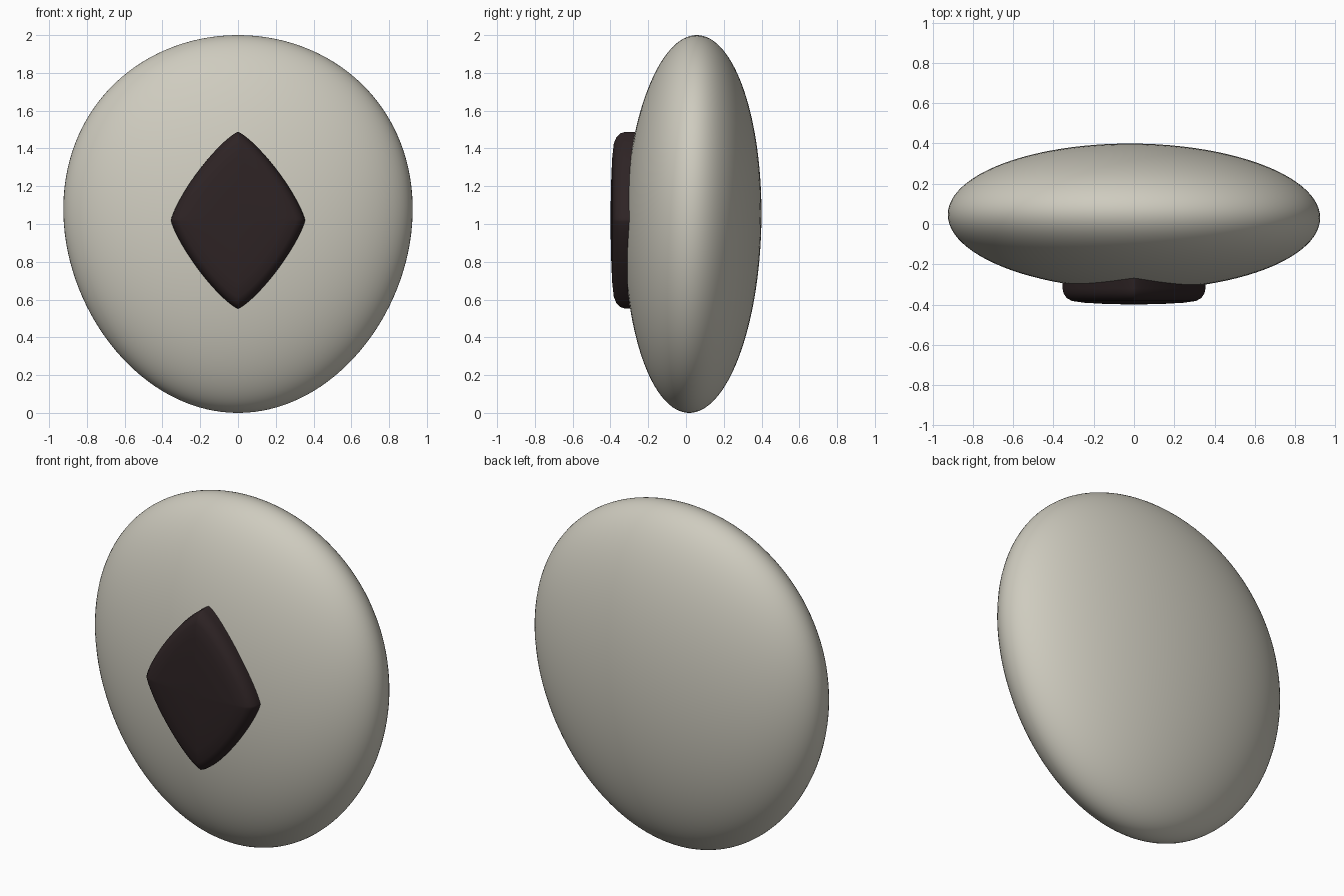
import bpy
import bmesh
import math

cube = bpy.data.objects.get("Cube")
if cube:
    bpy.data.objects.remove(cube, do_unlink=True)


def make_material(name, rgb):
    mat = bpy.data.materials.new(name)
    mat.use_nodes = True
    color = (*rgb, 1.0)
    mat.diffuse_color = color
    bsdf = mat.node_tree.nodes["Principled BSDF"]
    bsdf.inputs["Base Color"].default_value = color
    bsdf.inputs["Roughness"].default_value = 0.6
    return mat


def make_object(name, bm, mat):
    bmesh.ops.recalc_face_normals(bm, faces=bm.faces)
    for face in bm.faces:
        face.smooth = True
    mesh = bpy.data.meshes.new(name)
    bm.to_mesh(mesh)
    bm.free()
    mesh.materials.append(mat)
    obj = bpy.data.objects.new(name, mesh)
    bpy.context.collection.objects.link(obj)
    return obj


stone = make_material("warm pale grey", (0.62, 0.60, 0.52))
dark = make_material("dark brown", (0.027, 0.017, 0.018))

# Flattened body: a sphere, a little wider above the middle and leaning back
bm = bmesh.new()
bmesh.ops.create_uvsphere(bm, u_segments=96, v_segments=64, radius=1)
for v in bm.verts:
    x, y, z = v.co
    width = 0.922 * (1 + 0.08 * z)
    v.co = (x * width, 0.362 * y + 0.037 + 0.02 * z - 0.008 * x, z + 1)
make_object("body", bm, stone)

# Diamond pad: curved-sided outline swept through rounded rim steps
HALF_WIDTH, HALF_HEIGHT, CENTRE_Z = 0.355, 0.468, 1.02
POWER, SEGMENTS = 1.25, 96
steps = [(1, -0.2), (1, -0.32), (0.985, -0.345), (0.94, -0.368),
         (0.87, -0.382), (0.7, -0.391), (0.4, -0.397)]


def outline(angle, half, wave):
    value = wave(angle)
    return math.copysign(half * abs(value) ** (2 / POWER), value)


bm = bmesh.new()
rings = []
for scale, y in steps:
    ring = []
    for i in range(SEGMENTS):
        a = math.tau * i / SEGMENTS
        x = outline(a, HALF_WIDTH, math.cos)
        z = outline(a, HALF_HEIGHT, math.sin)
        ring.append(bm.verts.new((x * scale, y, CENTRE_Z + z * scale)))
    rings.append(ring)
tip = bm.verts.new((0, -0.4, CENTRE_Z))
for i in range(SEGMENTS):
    j = (i + 1) % SEGMENTS
    for low, high in zip(rings, rings[1:]):
        bm.faces.new((low[i], low[j], high[j], high[i]))
    bm.faces.new((rings[-1][i], rings[-1][j], tip))
bm.faces.new(rings[0])
pad = make_object("diamond_pad", bm, dark)

# Keep the pad's four corners crisp
bpy.ops.object.select_all(action="DESELECT")
pad.select_set(True)
bpy.context.view_layer.objects.active = pad
bpy.ops.object.shade_smooth_by_angle(angle=math.radians(40))
